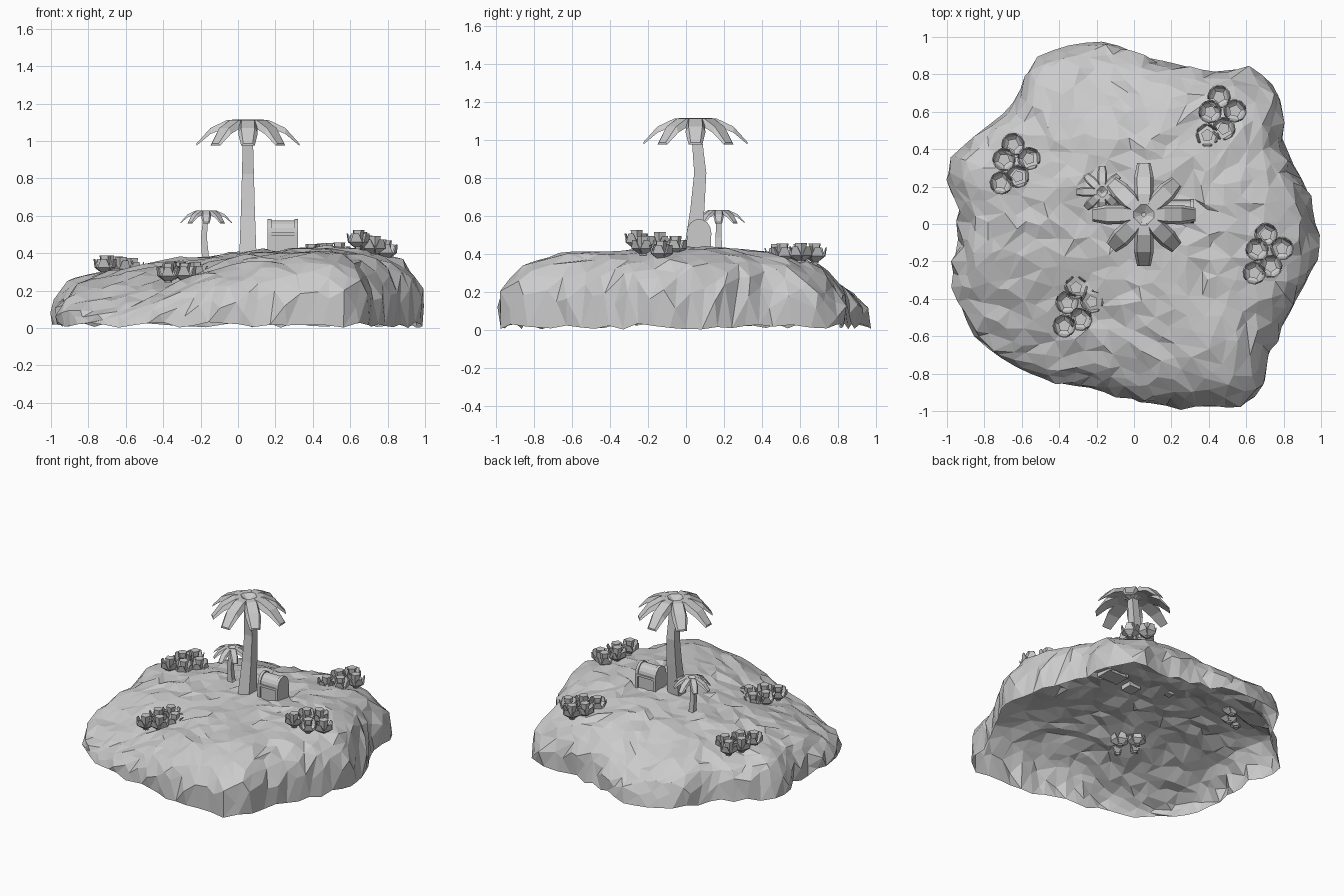
import bpy, math, random
from mathutils import Vector, noise
from mathutils.geometry import delaunay_2d_cdt

if "Cube" in bpy.data.objects:
    bpy.data.objects.remove(bpy.data.objects["Cube"])

random.seed(4)
TAU = math.tau


def make(name, verts, faces):
    me = bpy.data.meshes.new(name)
    me.from_pydata([tuple(v) for v in verts], [], faces)
    me.update()
    ob = bpy.data.objects.new(name, me)
    bpy.context.collection.objects.link(ob)
    return ob


def loft(rings, verts, faces):
    """Skin equal-sized rings and cap both ends, adding to verts and faces."""
    b, n = len(verts), len(rings[0])
    for r in rings:
        verts += [Vector(p) for p in r]
    for k in range(len(rings) - 1):
        for i in range(n):
            j = (i + 1) % n
            faces.append((b + k*n + i, b + k*n + j, b + (k+1)*n + j, b + (k+1)*n + i))
    faces.append(tuple(b + i for i in reversed(range(n))))
    faces.append(tuple(b + (len(rings)-1)*n + i for i in range(n)))


def lerp(table, t):
    """Piecewise linear lookup of a table of (key, values...)."""
    for a, b in zip(table, table[1:]):
        if t <= b[0]:
            u = (t - a[0]) / max(b[0] - a[0], 1e-6)
            return [p + (q - p) * u for p, q in zip(a[1:], b[1:])]
    return list(table[-1][1:])


# Island: coastline seen from above, and a side profile of (parameter, radius, height)
coast = [(1, -.12), (.98, 0), (.93, .2), (.87, .3), (.8, .45), (.8, .6), (.78, .72), (.64, .84),
         (.4, .81), (.2, .87), (.05, .9), (-.15, .985), (-.35, .965), (-.53, .9), (-.6, .75),
         (-.67, .62), (-.8, .52), (-.9, .44), (-1, .35), (-1, .2), (-.94, .08), (-.95, -.1),
         (-.98, -.33), (-.93, -.45), (-.87, -.6), (-.6, -.79), (-.4, -.86), (-.25, -.88),
         (-.05, -.93), (.1, -.97), (.4, -.98), (.6, -.985), (.7, -.88), (.72, -.7), (.8, -.55),
         (.88, -.4), (.95, -.27)]
polar = sorted((math.atan2(y, x) % TAU, math.hypot(x, y)) for x, y in coast)
polar = [(polar[-1][0] - TAU, polar[-1][1])] + polar + [(polar[0][0] + TAU, polar[0][1])]
side = [(0, 0, 1), (.45, .5, .985), (.65, .74, .92), (.78, .88, .78), (.88, .96, .6),
        (.95, 1, .38), (1, .99, .05)]
# dips in the top: centre x, centre y, spread, depth
dips = [(-.75, -.85, .33, .24), (-.2, 1, .13, .17), (.8, .9, .13, .19), (-.6, .35, .08, .035),
        (-.27, -.4, .03, .02)]


def ground(s, th):
    f, g = lerp(side, s)
    r = f * lerp(polar, th % TAU)[0]
    x, y = r * math.cos(th), r * math.sin(th)
    if s > .999:
        return Vector((x, y, random.uniform(.0, .035)))
    h = .403 + .068*x + .01*y
    for cx, cy, w, d in dips:
        h -= d * math.exp(-((x - cx)**2 + (y - cy)**2) / w)
    n = noise.noise(Vector((x*4, y*4, 3))) * .016 + random.uniform(-.015, .015)
    k = 1 + (random.uniform(-.03, .012) if s > .85 else 0)
    return Vector((x*k, y*k, max(h*g + n*min(1, g*1.5), .03)))


N, RIM = 560, 72
disc = []
for i in range(N):
    s = .975 * math.sqrt((i + .5) / N)
    a = i * 2.39996
    disc.append(Vector((s*math.cos(a) + random.uniform(-.025, .025) * (s < .93),
                        s*math.sin(a) + random.uniform(-.025, .025) * (s < .93))))
disc += [Vector((math.cos(TAU*i/RIM), math.sin(TAU*i/RIM))) for i in range(RIM)]
flat, _, tris, *_ = delaunay_2d_cdt(disc, [], [], 0, 1e-6)
make("island", [ground(p.length, math.atan2(p.y, p.x)) for p in flat], tris)


# Palms: bent square trunk and eight drooping fronds; local z = 0 is the crown top
def palm(name, loc, scale, spin, foot):
    v, f = [], []
    rings = []
    for z, y, w in [(foot, -.02, .046), (-.48, .01, .037), (-.29, .025, .032), (-.03, 0, .025)]:
        rings.append([(sx*w, y + sy*w, z) for sx, sy in [(-1, -1), (1, -1), (1, 1), (-1, 1)]])
    loft(rings, v, f)
    trunk = make(name + "_trunk", v, f)
    v, f = [], []
    for k in range(8):
        a = k * TAU / 8
        reach = 1 if k % 2 == 0 else .9
        ca, sa = math.cos(a), math.sin(a)
        rings = []
        # stations along the frond: reach, top height, half width, thickness
        for r, z, w, t in [(.005, -.035, .012, .02), (.055, 0, .036, .035), (.11, -.002, .05, .04),
                           (.2, -.045, .052, .032), (.275, -.128, .036, .012)]:
            r *= reach
            sec = [(-w, z - t), (w, z - t), (w*.7, z), (-w*.7, z)]
            rings.append([(r*ca - o*sa, r*sa + o*ca, h) for o, h in sec])
        loft([list(reversed(r)) for r in rings], v, f)
    crown = make(name + "_fronds", v, f)
    for ob in (trunk, crown):
        ob.location, ob.scale, ob.rotation_euler = loc, (scale,)*3, (0, 0, spin)


palm("tall_palm", (.053, .05, 1.115), 1, 0, -.73)
palm("small_palm", (-.17, .172, .63), .5, math.pi / 2, -.54)


# Chest: box with a barrel lid, end bands and a rim
def arch(x, y0, y1, z0, z1, top):
    cy, hy = (y0 + y1) / 2, (y1 - y0) / 2
    pts = [(x, y0, z0), (x, y1, z0)]
    return pts + [(x, cy + hy*math.cos(math.pi*i/8), z1 + (top - z1)*math.sin(math.pi*i/8))
                  for i in range(9)]


def slab(name, x0, x1, grow):
    v, f = [], []
    loft([arch(x, .012 - grow, .125 + grow, .395, .51, .575 + grow) for x in (x0, x1)], v, f)
    make(name, v, f)


def box(name, lo, hi):
    v, f = [], []
    loft([[(lo[0], lo[1], z), (hi[0], lo[1], z), (hi[0], hi[1], z), (lo[0], hi[1], z)]
          for z in (lo[2], hi[2])], v, f)
    make(name, v, f)


slab("chest", .165, .315, 0)
slab("chest_band_left", .158, .178, .008)
slab("chest_band_right", .302, .322, .008)
box("chest_rim", (.16, .003, .495), (.32, .134, .512))


# Flowers: a five-sided bud inside a ring of five outward petals
def flower(v, f, c):
    def ring(r, z, off):
        return [(c[0] + r*math.cos(off + TAU*i/5), c[1] + r*math.sin(off + TAU*i/5), c[2] + z)
                for i in range(5)]
    off = random.uniform(0, TAU)
    loft([ring(.02, -.015, off), ring(.022, .02, off), ring(.034, .088, off)], v, f)
    for k in range(5):
        a = off + TAU*(k + .5)/5
        ca, sa = math.cos(a), math.sin(a)
        rings = []
        # petal stations: inner radius, outer radius, height, half width
        for ri, ro, z, w in [(.01, .02, -.005, .012), (.042, .052, .022, .033),
                             (.056, .061, .068, .015)]:
            rings.append([(c[0] + r*ca - o*sa, c[1] + r*sa + o*ca, c[2] + z)
                          for r, o in [(ri, -w), (ro, -w), (ro, w), (ri, w)]])
        loft(rings, v, f)


spots = [(0, 0), (-.048, -.08), (.085, -.075), (.025, -.17), (-.063, -.205)]
# patch: first flower x, y, ground z, slope along x, slope along y
patches = {"back_right": (.455, .68, .365, .05, 0), "right": (.706, -.056, .405, -.35, -.05),
           "left": (-.647, .425, .295, -.1, 0), "front": (-.31, -.34, .265, .02, .03)}
for name, (x, y, z, mx, my) in patches.items():
    v, f = [], []
    for dx, dy in spots:
        flower(v, f, (x + dx, y + dy, z + mx*dx + my*dy))
    make("flowers_" + name, v, f)
